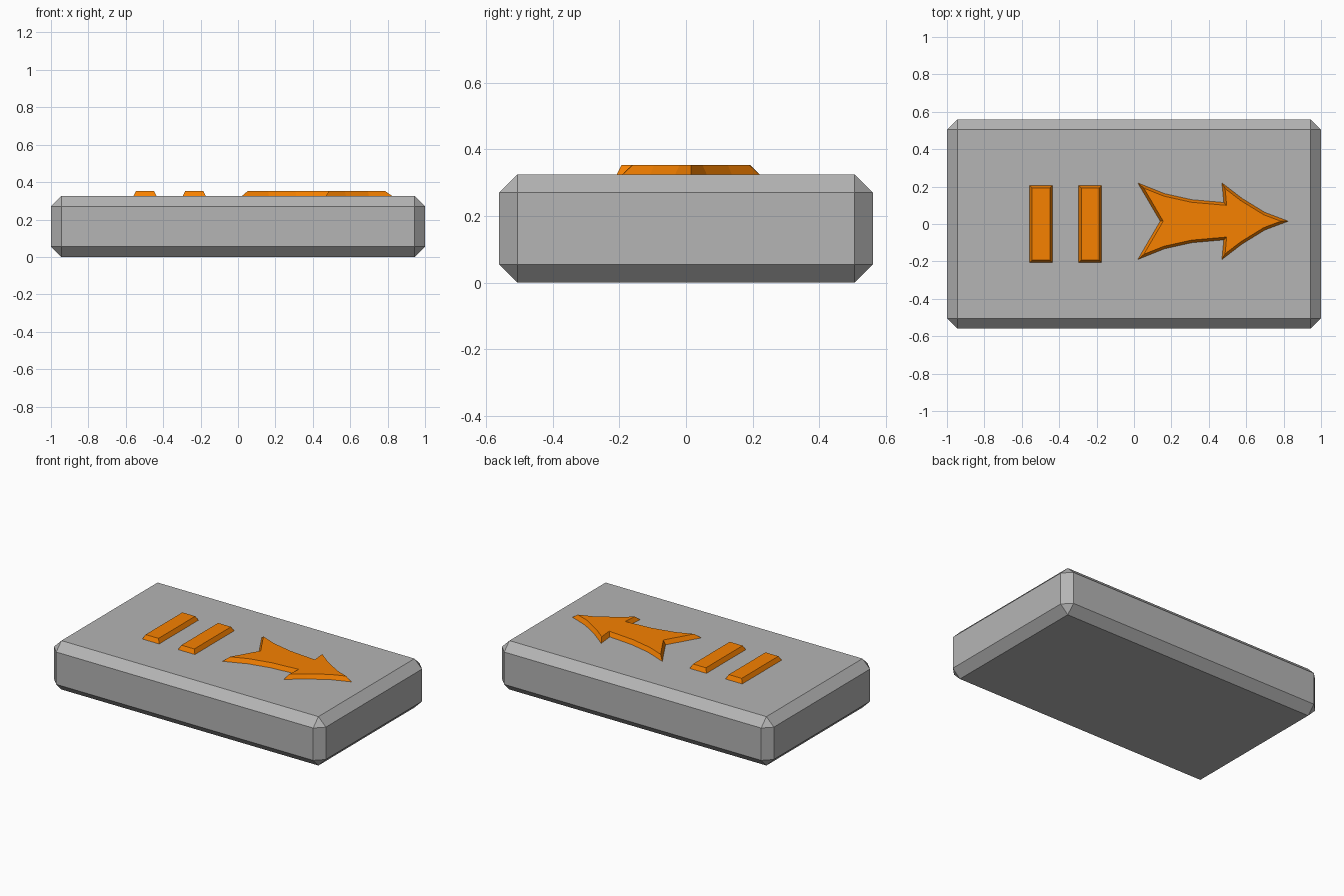
import bpy, bmesh

if "Cube" in bpy.data.objects:
    bpy.data.objects.remove(bpy.data.objects["Cube"])

TOP = 0.325      # top of the slab
RAISE = 0.028    # height of the raised marks
CY = 0.015       # centre line of the arrow


def material(name, colour):
    mat = bpy.data.materials.new(name)
    mat.diffuse_color = (*colour, 1)
    mat.use_nodes = True
    mat.node_tree.nodes["Principled BSDF"].inputs["Base Color"].default_value = mat.diffuse_color
    return mat


orange = material("orange", (0.93, 0.22, 0.0))
dark_grey = material("dark_grey", (0.46, 0.46, 0.46))


def finish(name, bm, mat):
    bmesh.ops.recalc_face_normals(bm, faces=bm.faces[:])
    me = bpy.data.meshes.new(name)
    bm.to_mesh(me)
    bm.free()
    me.materials.append(mat)
    ob = bpy.data.objects.new(name, me)
    bpy.context.collection.objects.link(ob)
    return ob


def raised_mark(name, outline, inset):
    """Outline (counter-clockwise) sunk slightly in the slab, with sloped sides."""
    bm = bmesh.new()
    base = bm.faces.new([bm.verts.new((x, y, TOP - 0.01)) for x, y in outline])
    base.normal_update()
    ext = bmesh.ops.extrude_face_region(bm, geom=[base], use_keep_orig=True)["geom"]
    bmesh.ops.translate(bm, vec=(0, 0, 0.01),
                        verts=[g for g in ext if isinstance(g, bmesh.types.BMVert)])
    top = [g for g in ext if isinstance(g, bmesh.types.BMFace)][0]
    bm.normal_update()
    bmesh.ops.inset_individual(bm, faces=[top], thickness=inset, use_even_offset=True)
    for v in top.verts:
        v.co.z = TOP + RAISE
    return finish(name, bm, orange)


# Slab with chamfered edges
bm = bmesh.new()
bmesh.ops.create_cube(bm, size=1)
for v in bm.verts:
    v.co = (v.co.x * 2, v.co.y * 1.12, (v.co.z + 0.5) * TOP)
bmesh.ops.bevel(bm, geom=bm.edges[:], offset=0.055, segments=1,
                affect='EDGES', profile=0.5)
finish("slab", bm, dark_grey)

# Two bars
for name, x in (("left_bar", -0.497), ("right_bar", -0.234)):
    w, h = 0.0615, 0.207
    raised_mark(name, [(x - w, -h), (x + w, -h), (x + w, h), (x - w, h)], 0.014)

# Arrow: half outline from notch to tip, mirrored across its centre line
half = [(0.02, 0.205), (0.165, 0.147), (0.31, 0.115), (0.48, 0.1),
        (0.47, 0.205), (0.578, 0.122), (0.70, 0.047)]
outline = ([(0.14, CY)] + [(x, CY - y) for x, y in half]
           + [(0.825, CY)] + [(x, CY + y) for x, y in reversed(half)])
raised_mark("arrow", outline, 0.014)
